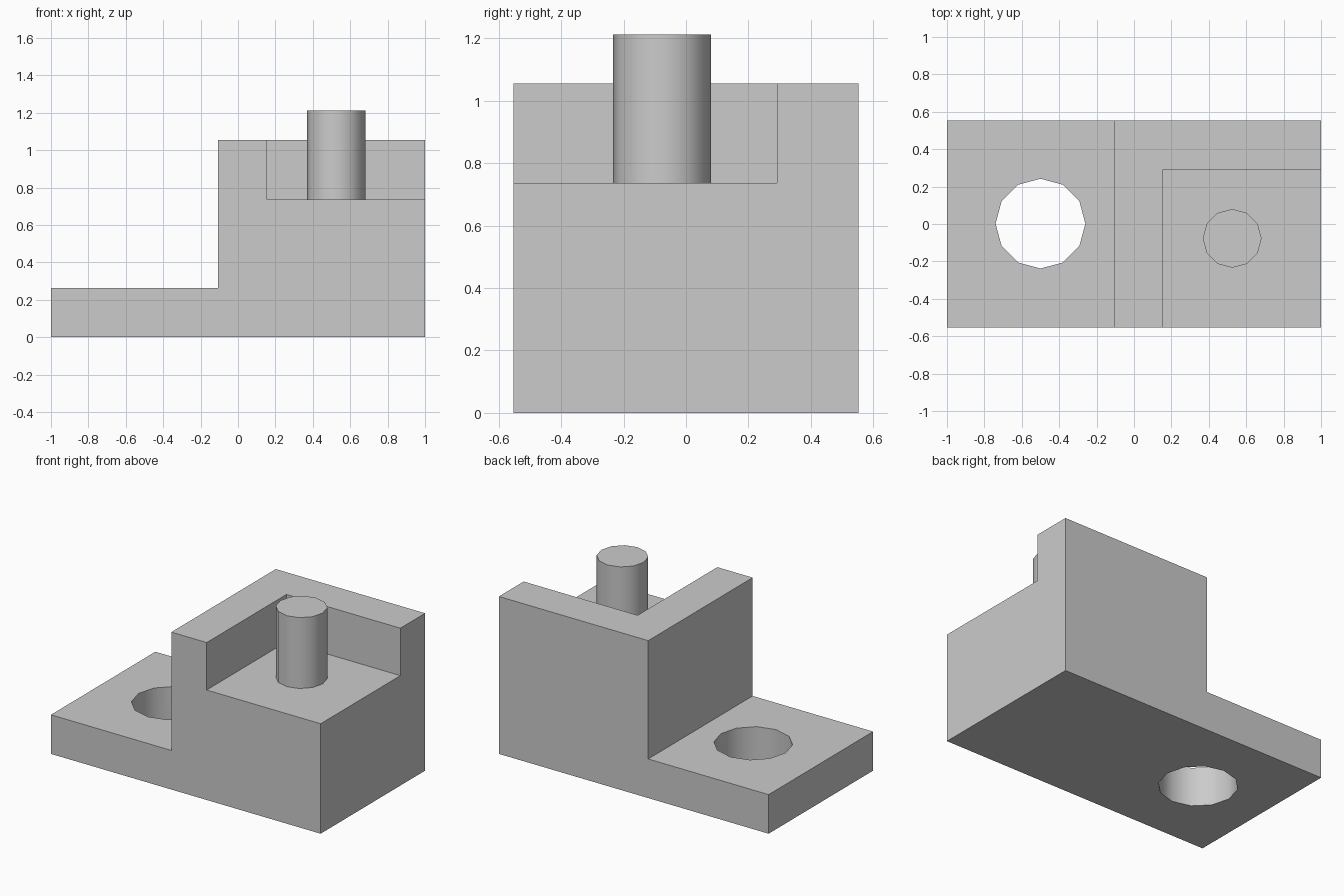
import bpy
import bmesh
import math

default = bpy.data.objects.get("Cube")
if default:
    bpy.data.objects.remove(default, do_unlink=True)

LEFT, RIGHT, FRONT, BACK = -1.0, 1.0, -0.553, 0.553
BASE_TOP, POCKET_FLOOR, BLOCK_TOP, PIN_TOP = 0.262, 0.737, 1.055, 1.212

grey = bpy.data.materials.new("plain grey")
grey.use_nodes = True
colour = (0.6, 0.6, 0.6, 1)
grey.diffuse_color = colour
grey.node_tree.nodes["Principled BSDF"].inputs["Base Color"].default_value = colour


def prism(name, outline, direction):
    """Extrude a flat outline into a closed solid."""
    bm = bmesh.new()
    face = bm.faces.new([bm.verts.new(p) for p in outline])
    grown = bmesh.ops.extrude_face_region(bm, geom=[face])["geom"]
    moved = [g for g in grown if isinstance(g, bmesh.types.BMVert)]
    bmesh.ops.translate(bm, verts=moved, vec=direction)
    bmesh.ops.recalc_face_normals(bm, faces=bm.faces)
    mesh = bpy.data.meshes.new(name)
    bm.to_mesh(mesh)
    bm.free()
    mesh.materials.append(grey)
    obj = bpy.data.objects.new(name, mesh)
    bpy.context.collection.objects.link(obj)
    return obj


def ring(x, y, z, radius, sides=12):
    steps = [math.tau * i / sides for i in range(sides)]
    return [(x + radius * math.cos(a), y + radius * math.sin(a), z) for a in steps]


def activate(obj):
    bpy.ops.object.select_all(action="DESELECT")
    obj.select_set(True)
    bpy.context.view_layer.objects.active = obj


def cut(target, cutter):
    mod = target.modifiers.new("cut", "BOOLEAN")
    mod.operation = "DIFFERENCE"
    mod.solver = "EXACT"
    mod.object = cutter
    activate(target)
    bpy.ops.object.modifier_apply(modifier=mod.name)
    bpy.data.objects.remove(cutter, do_unlink=True)


# Stepped body: low flange on one side, tall block on the other
step = -0.107
profile = [(LEFT, 0), (RIGHT, 0), (RIGHT, BLOCK_TOP), (step, BLOCK_TOP),
           (step, BASE_TOP), (LEFT, BASE_TOP)]
body = prism("stepped_body", [(x, FRONT, z) for x, z in profile], (0, BACK - FRONT, 0))

# Corner pocket, open to the front and the outer side
x0, y0, x1, y1 = 0.155, FRONT - 0.2, RIGHT + 0.2, 0.291
corners = [(x0, y0), (x1, y0), (x1, y1), (x0, y1)]
cut(body, prism("pocket_cutter", [(x, y, POCKET_FLOOR) for x, y in corners], (0, 0, 1)))

# Through hole in the flange
cut(body, prism("hole_cutter", ring(-0.5, 0.002, -0.2, 0.24), (0, 0, 0.8)))

# Upright pin standing on the pocket floor
pin = prism("pin", ring(0.525, -0.077, POCKET_FLOOR, 0.157), (0, 0, PIN_TOP - POCKET_FLOOR))

for part in (body, pin):
    activate(part)
    bpy.ops.object.shade_smooth_by_angle(angle=math.radians(40))
